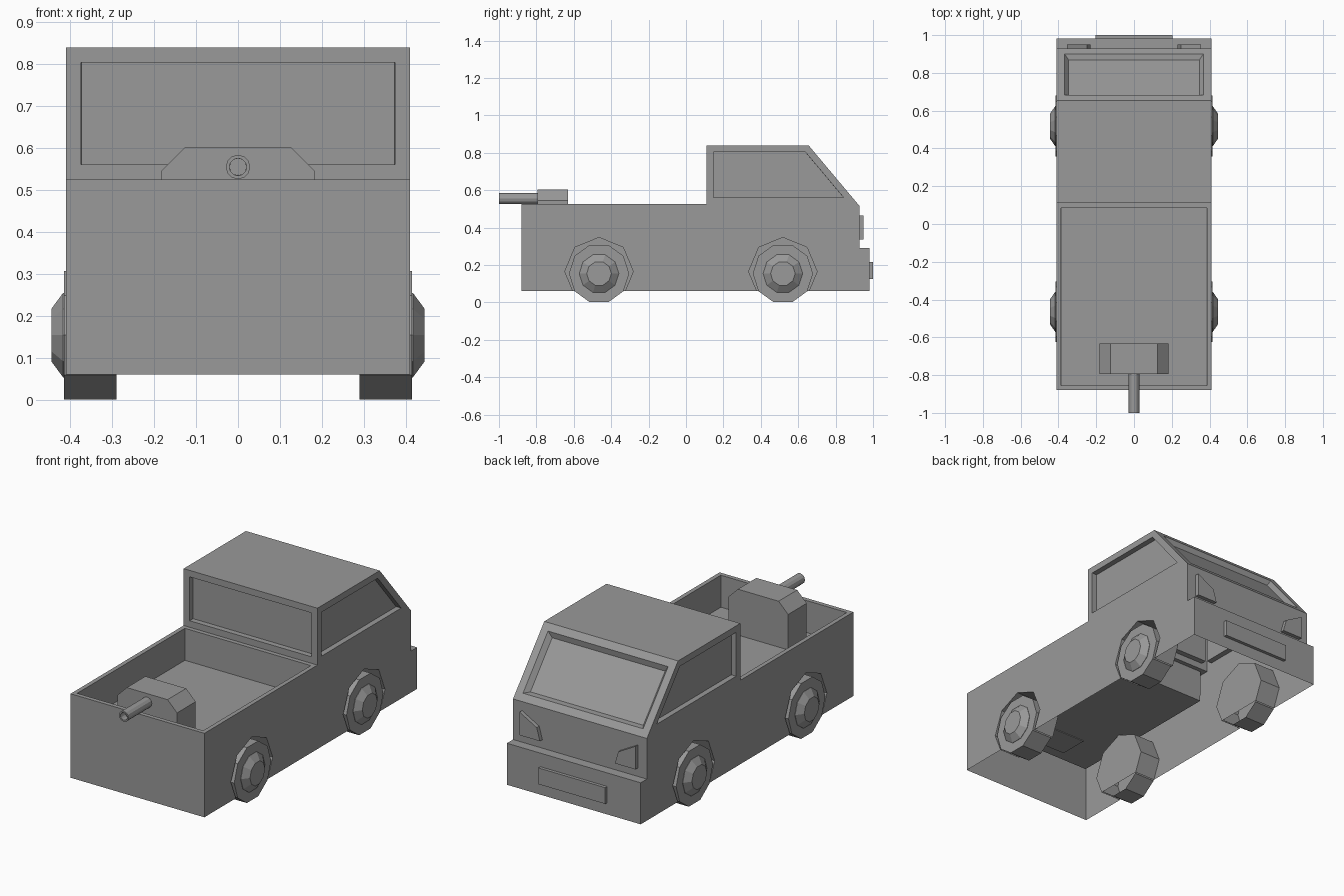
import bpy, bmesh, math
from mathutils import Matrix

if "Cube" in bpy.data.objects:
    bpy.data.objects.remove(bpy.data.objects["Cube"])

W = 0.41          # body half width
BASE = 0.06       # lower edge of body
AXLES = (0.518, -0.465)

# Dark grey paint shared by every part
paint = bpy.data.materials.new("dark_grey")
paint.diffuse_color = (0.32, 0.32, 0.32, 1)
paint.use_nodes = True
paint.node_tree.nodes["Principled BSDF"].inputs["Base Color"].default_value = paint.diffuse_color


def finish(name, bm):
    mesh = bpy.data.meshes.new(name)
    bm.to_mesh(mesh)
    bm.free()
    mesh.materials.append(paint)
    obj = bpy.data.objects.new(name, mesh)
    bpy.context.collection.objects.link(obj)
    return obj


def prism(name, pts, y0, y1):
    """Extrude an (x, z) outline along y."""
    bm = bmesh.new()
    f = bm.faces.new([bm.verts.new((x, y0, z)) for x, z in pts])
    ext = bmesh.ops.extrude_face_region(bm, geom=[f])["geom"]
    bmesh.ops.translate(bm, vec=(0, y1 - y0, 0),
                        verts=[v for v in ext if isinstance(v, bmesh.types.BMVert)])
    bm.faces.new([v for v in f.verts]) if not f.is_valid else None
    bmesh.ops.recalc_face_normals(bm, faces=bm.faces)
    return finish(name, bm)


def lathe_x(name, rings, sides, loc, sign):
    """Stack polygon rings (x, radius) around the x axis, capped outside, open inside."""
    bm = bmesh.new()
    loops = []
    for x, r in rings:
        loops.append([bm.verts.new((sign * x,
                                    loc[0] + r * math.sin((i + 0.5) * math.tau / sides),
                                    loc[1] + r * math.cos((i + 0.5) * math.tau / sides)))
                      for i in range(sides)])
    for a, b in zip(loops, loops[1:]):
        for i in range(sides):
            j = (i + 1) % sides
            bm.faces.new((a[i], a[j], b[j], b[i]))
    cap = bm.faces.new(loops[-1])
    bmesh.ops.recalc_face_normals(bm, faces=bm.faces)
    bm.normal_update()
    if cap.normal.x * sign < 0:
        bmesh.ops.reverse_faces(bm, faces=bm.faces)
    return finish(name, bm)


# Body shell: open underneath, with sunken bed, recessed windows and wheel wells
bm = bmesh.new()
cache = {}


def face(pts):
    vs = []
    for p in pts:
        key = tuple(round(c, 4) for c in p)
        if key not in cache:
            cache[key] = bm.verts.new(key)
        vs.append(cache[key])
    return bm.faces.new(vs)


tail, sill, roof_back = (-0.88, 0.525), (0.11, 0.525), (0.11, 0.84)
roof_front, belt, cowl = (0.655, 0.84), (0.9196, 0.525), (0.928, 0.515)
outline = [(-0.88, BASE), tail, sill, roof_back, roof_front, cowl,
           (0.928, 0.29), (0.982, 0.29), (0.982, BASE)]
strip = [face([(-W, *a), (W, *a), (W, *b), (-W, *b)])
         for a, b in zip(outline, outline[1:])]
bed, rear_window, roof, windshield = strip[1:5]

half = [(0.139, BASE), (0.183, 0.165), (0.129, 0.294)]
arch = half + [(0, 0.347)] + [(-y, z) for y, z in reversed(half)]
arches = [[(c + y, z) for y, z in arch] for c in AXLES]
lower = [tail, sill, belt, cowl] + outline[6:] + arches[0] + arches[1] + [outline[0]]
windows = [rear_window]
for s in (-1, 1):
    face([(s * W, *p) for p in lower])
    windows.append(face([(s * W, *p) for p in (sill, roof_back, roof_front, belt)]))
    for pts in arches:
        for a, b in zip(pts, pts[1:]):
            face([(s * W, *a), (s * W, *b), (s * 0.285, *b), (s * 0.285, *a)])
        face([(s * 0.285, *p) for p in pts])
bmesh.ops.recalc_face_normals(bm, faces=bm.faces)
bm.normal_update()
if roof.normal.z < 0:
    bmesh.ops.reverse_faces(bm, faces=bm.faces)
    bm.normal_update()


def recess(faces, border, taper, depth):
    bmesh.ops.inset_individual(bm, faces=faces, thickness=border, use_even_offset=True)
    bmesh.ops.inset_individual(bm, faces=faces, thickness=taper, depth=-depth,
                               use_even_offset=True)


recess(windows, 0.036, 0.0004, 0.03)
recess([windshield], 0.042, 0.022, 0.025)
recess([bed], 0.024, 0.002, 0.176)
finish("truck_body", bm)

# Wheels with bevelled hubs
for y, end in zip(AXLES, ("front", "rear")):
    for s, side in ((-1, "left"), (1, "right")):
        lathe_x(f"{end}_{side}_wheel", [(0.29, 0.161), (0.415, 0.161)], 10, (y, 0.154), s)
        lathe_x(f"{end}_{side}_hub", [(0.415, 0.106), (0.417, 0.106), (0.445, 0.066)],
                10, (y, 0.154), s)

# Headlights and bumper plate
lamp = [(0.355, 0.465), (0.355, 0.337), (0.23, 0.337), (0.25, 0.407)]
for s, side in ((-1, "left"), (1, "right")):
    prism(f"{side}_headlight", [(s * x, z) for x, z in lamp], 0.92, 0.95)
prism("bumper_plate", [(-0.205, 0.125), (0.205, 0.125), (0.205, 0.215), (-0.205, 0.215)],
      0.975, 1.0)

# Gun housing standing in the bed
housing = [(0.183, 0.345), (0.183, 0.545), (0.125, 0.603)]
prism("gun_housing", housing + [(-x, z) for x, z in reversed(housing)], -0.795, -0.632)

# Hollow barrel pointing over the tailgate
bm = bmesh.new()
bmesh.ops.create_cone(bm, cap_ends=True, segments=12, radius1=0.029, radius2=0.029, depth=0.22,
                      matrix=Matrix.Translation((0, -0.89, 0.555)) @ Matrix.Rotation(math.pi / 2, 4, 'X'))
bm.normal_update()
muzzle = [f for f in bm.faces if f.normal.y < -0.9]
recess(muzzle, 0.008, 0.0005, 0.04)
finish("gun_barrel", bm)
